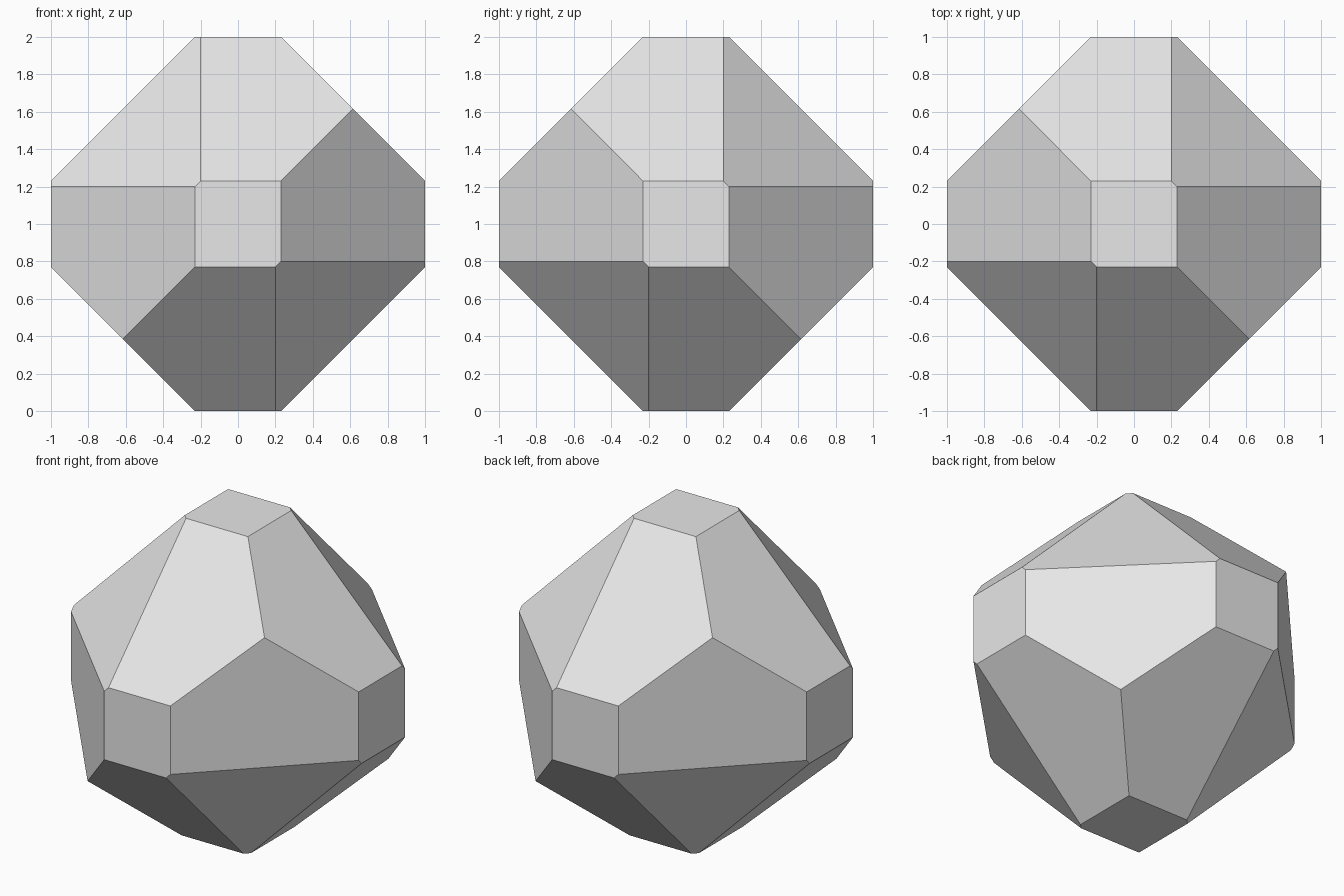
import bpy
import bmesh
from mathutils import Vector

EDGE_REACH = 1.23    # edge planes: sum of two coordinates
CORNER_REACH = 1.43  # corner planes: sum of three coordinates

default_cube = bpy.data.objects.get("Cube")
if default_cube:
    bpy.data.objects.remove(default_cube, do_unlink=True)


def slice_off(bm, direction, reach):
    """Cut away everything beyond the plane direction . p = reach and cap it."""
    normal = Vector(direction)
    point = normal * reach / normal.length_squared
    result = bmesh.ops.bisect_plane(
        bm, geom=bm.verts[:] + bm.edges[:] + bm.faces[:], dist=1e-5,
        plane_co=point, plane_no=normal, clear_outer=True)
    rim = [e for e in result["geom_cut"] if isinstance(e, bmesh.types.BMEdge)]
    bmesh.ops.contextual_create(bm, geom=rim)


# Starting block
bm = bmesh.new()
bmesh.ops.create_cube(bm, size=2)

# Twelve wide bevels, one across each edge of the block
signs = (-1, 1)
for a in signs:
    for b in signs:
        for direction in ((a, b, 0), (0, a, b), (a, 0, b)):
            slice_off(bm, direction, EDGE_REACH)

# Four alternate corners cut flat
for a in signs:
    for b in signs:
        slice_off(bm, (a, b, a * b), CORNER_REACH)

# Rest the gem on the ground
bmesh.ops.recalc_face_normals(bm, faces=bm.faces[:])
bmesh.ops.translate(bm, verts=bm.verts[:], vec=(0, 0, 1))
mesh = bpy.data.meshes.new("faceted_gem")
bm.to_mesh(mesh)
bm.free()

# Plain grey, flat shaded
grey = bpy.data.materials.new("light_grey")
grey.use_nodes = True
colour = (0.8, 0.8, 0.8, 1)
grey.diffuse_color = colour
grey.node_tree.nodes["Principled BSDF"].inputs["Base Color"].default_value = colour
mesh.materials.append(grey)

gem = bpy.data.objects.new("faceted_gem", mesh)
bpy.context.collection.objects.link(gem)
